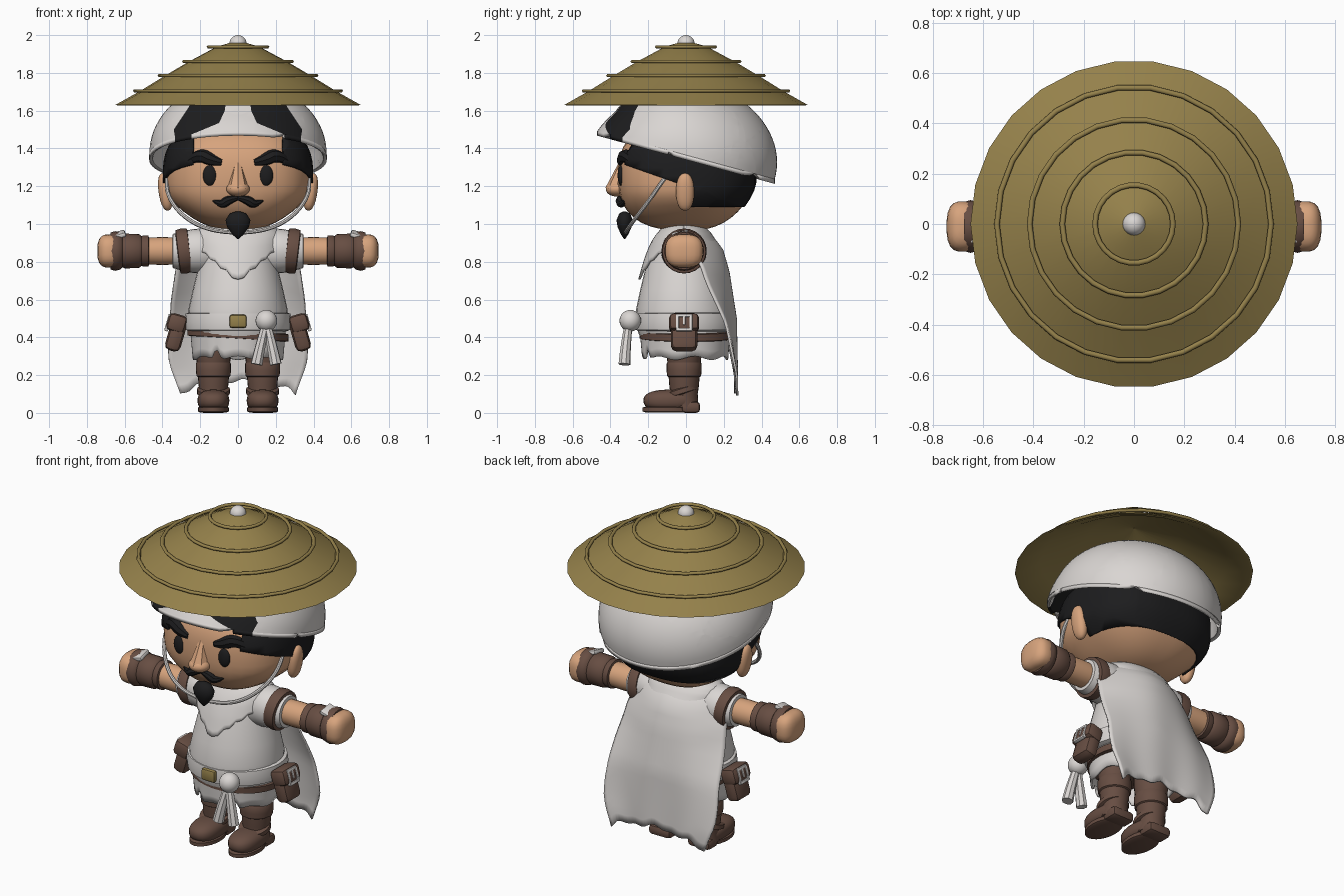
import bpy, bmesh, math
from math import sin, cos, pi, radians
from mathutils import Matrix, Vector, Euler

if "Cube" in bpy.data.objects:
    bpy.data.objects.remove(bpy.data.objects["Cube"])


def material(name, rgb):
    m = bpy.data.materials.new(name)
    m.diffuse_color = (*rgb, 1)
    m.use_nodes = True
    m.node_tree.nodes["Principled BSDF"].inputs["Base Color"].default_value = m.diffuse_color
    return m


STRAW = material("straw", (0.30, 0.22, 0.07))
WHITE = material("off_white", (0.70, 0.67, 0.65))
SKIN = material("skin", (0.68, 0.37, 0.205))
BROWN = material("leather", (0.135, 0.075, 0.055))
BLACK = material("black_hair", (0.012, 0.012, 0.013))


def place(loc, rot=(0, 0, 0)):
    return Matrix.Translation(loc) @ Euler(rot).to_matrix().to_4x4()


def finish(name, bm, mat, xform=None, thick=0, angle=40):
    if xform:
        bm.transform(xform)
    bmesh.ops.recalc_face_normals(bm, faces=bm.faces[:])
    me = bpy.data.meshes.new(name)
    bm.to_mesh(me)
    bm.free()
    me.materials.append(mat)
    for p in me.polygons:
        p.use_smooth = True
    me.set_sharp_from_angle(angle=radians(angle))
    ob = bpy.data.objects.new(name, me)
    bpy.context.collection.objects.link(ob)
    if thick:
        mod = ob.modifiers.new("thickness", 'SOLIDIFY')
        mod.thickness, mod.offset = thick, -1
    return ob


def ball_mesh(radii, n=2, u=24, v=14):
    bm = bmesh.new()
    bmesh.ops.create_uvsphere(bm, u_segments=u, v_segments=v, radius=1)
    for w in bm.verts:
        k = sum(abs(c) ** n for c in w.co) ** (-1 / n)
        w.co = Vector([c * k * r for c, r in zip(w.co, radii)])
    return bm


def cut(bm, co, no, clear=False):
    bmesh.ops.bisect_plane(bm, geom=bm.verts[:] + bm.edges[:] + bm.faces[:], plane_co=co, plane_no=no,
                           clear_inner=clear)


def blob(name, loc, radii, mat, n=2, rot=(0, 0, 0)):
    return finish(name, ball_mesh(radii, n), mat, place(loc, rot))


def lathe(name, prof, mat, loc=(0, 0, 0), rot=(0, 0, 0), seg=24, sx=1, sy=1, closed=False, angle=40):
    bm = bmesh.new()
    rings = [[bm.verts.new((r * sx * cos(2 * pi * i / seg), r * sy * sin(2 * pi * i / seg), z))
              for i in range(seg)] for r, z in prof]
    pairs = list(zip(rings, rings[1:]))
    if closed:
        pairs.append((rings[-1], rings[0]))
    else:
        bm.faces.new(rings[0])
        bm.faces.new(rings[-1])
    for a, b in pairs:
        for i in range(seg):
            j = (i + 1) % seg
            bm.faces.new((a[i], a[j], b[j], b[i]))
    return finish(name, bm, mat, place(loc, rot), angle=angle)


def box(name, loc, dims, mat, rot=(0, 0, 0), bevel=0.012):
    bm = bmesh.new()
    bmesh.ops.create_cube(bm, size=1)
    bmesh.ops.scale(bm, vec=dims, verts=bm.verts[:])
    bmesh.ops.bevel(bm, geom=bm.edges[:], offset=bevel, segments=2, profile=0.5, affect='EDGES')
    return finish(name, bm, mat, place(loc, rot))


def tube(name, pts, radii, mat):
    cu = bpy.data.curves.new(name, 'CURVE')
    cu.dimensions, cu.bevel_depth, cu.bevel_resolution, cu.use_fill_caps = '3D', 1, 2, True
    sp = cu.splines.new('NURBS')
    sp.points.add(len(pts) - 1)
    for p, co, r in zip(sp.points, pts, radii):
        p.co, p.radius = (*co, 1), r
    sp.order_u, sp.use_endpoint_u, sp.resolution_u = 3, True, 6
    ob = bpy.data.objects.new(name + "_path", cu)
    bpy.context.collection.objects.link(ob)
    me = bpy.data.meshes.new_from_object(ob.evaluated_get(bpy.context.evaluated_depsgraph_get()))
    bm = bmesh.new()
    bm.from_mesh(me)
    bpy.data.objects.remove(ob)
    return finish(name, bm, mat)


def sheet(name, f, nu, nv, mat, thick):
    bm = bmesh.new()
    g = [[bm.verts.new(f(i / nu, j / nv)) for i in range(nu + 1)] for j in range(nv + 1)]
    for a, b in zip(g, g[1:]):
        for i in range(nu):
            bm.faces.new((a[i], a[i + 1], b[i + 1], b[i]))
    bmesh.ops.remove_doubles(bm, verts=bm.verts[:], dist=1e-5)
    return finish(name, bm, mat, thick=thick, angle=60)


def interp(table, z):
    for (a, p), (b, q) in zip(table, table[1:]):
        if a >= z >= b:
            return p + (q - p) * (a - z) / (a - b)
    return table[0][1] if z > table[0][0] else table[-1][1]


# straw hat: hollow cone, raised hoops, top bead
lathe("straw_hat", [(.002, 1.97), (.11, 1.94), (.265, 1.857), (.39, 1.783), (.525, 1.70), (.65, 1.63),
                    (.635, 1.628), (.51, 1.69), (.25, 1.84), (.002, 1.905)], STRAW, seg=26, closed=True)
for r, z in [(.545, 1.705), (.415, 1.785), (.285, 1.86), (.155, 1.938)]:
    lathe("hat_hoop", [(r + .011 * cos(k * pi / 3), z + .009 * sin(k * pi / 3)) for k in range(6)],
          STRAW, seg=26, closed=True, angle=80)
blob("hat_bead", (0, 0, 1.957), (.045, .045, .043), WHITE)

# tilted head wrap with two dark panels cut into its front
INNER = [(1.75, .05), (1.6, .07), (1.535, .10), (1.485, .22), (1.45, .31)]
OUTER = [(1.75, .20), (1.62, .26), (1.5, .34), (1.44, .33)]
bm = ball_mesh((.47, .487, .39), 2.05, 64, 40)
cut(bm, (0, 0, 0), (0, 0, 1), True)
for w in bm.verts:
    if w.co.y < 0:
        w.co.y *= 1 - .09 * min(1, w.co.z / .12)
bm.transform(place((0, 0, 1.365), (-.265, 0, 0)))
for line in (INNER, OUTER):
    for (za, xa), (zb, xb) in zip(line, line[1:]):
        for s in (-1, 1):
            cut(bm, (s * xa, 0, za), (zb - za, 0, s * (xa - xb)))
wrap = finish("head_wrap", bm, WHITE, thick=.025)
wrap.data.materials.append(BLACK)
for p in wrap.data.polygons:
    c = p.center
    if c.y < -.1 and c.z > 1.45 and interp(INNER, c.z) < abs(c.x) < interp(OUTER, c.z):
        p.material_index = 1


# head and hair share one rounded form with a narrower jaw and nape
def head_form(k):
    b = ball_mesh((.385 * k, .36 * k, .29 * k), 2.6, 40, 24)
    b.transform(Matrix.Translation((0, 0, 1.255)))
    for w in b.verts:
        w.co.x *= 1 - 1.5 * max(0, 1.15 - w.co.z)
        if w.co.y > 0:
            w.co.y *= 1 - .8 * max(0, 1.2 - w.co.z)
    return b


finish("head", head_form(1), SKIN)
bm = head_form(1.035)
for co, no in [((.24, 0, 0), (1, 0, 0)), ((-.24, 0, 0), (1, 0, 0)), ((0, .02, 0), (0, 1, 0)),
               ((0, 0, 1.2), (0, .35, 1)), ((0, 0, 1.09), (0, 0, 1)), ((0, 0, 1.48), (0, 0, 1))]:
    cut(bm, co, no)
drop = []
for f in bm.faces:
    c = f.calc_center_median()
    sides = c.z + .35 * c.y > 1.2 and (abs(c.x) > .24 or c.z > 1.48)
    if not (sides or (c.y > .02 and c.z > 1.09)):
        drop.append(f)
bmesh.ops.delete(bm, geom=drop, context='FACES')
finish("hair", bm, BLACK, thick=.015)

# face
tube("nose_bridge", [(0, -.335, 1.32), (0, -.355, 1.25), (0, -.37, 1.18)], [.022, .036, .058], SKIN)
blob("nose", (0, -.365, 1.185), (.062, .06, .04), SKIN)
lathe("goatee", [(.004, .92), (.03, .945), (.058, .985), (.066, 1.02), (.045, 1.055), (.01, 1.067)],
      BLACK, (0, -.325, 0), sy=.65, angle=80)
for s in (-1, 1):
    blob("eye", (s * .148, -.342, 1.257), (.038, .02, .055), BLACK)
    tube("eyebrow", [(s * .085, -.345, 1.325), (s * .14, -.335, 1.335), (s * .2, -.32, 1.37),
                     (s * .25, -.285, 1.335)], [.018, .036, .037, .028], BLACK)
    tube("moustache", [(0, -.35, 1.137), (s * .05, -.35, 1.13), (s * .09, -.342, 1.097), (s * .138, -.32, 1.13)],
         [.01, .027, .022, .004], BLACK)
    blob("ear", (s * .385, -.005, 1.17), (.035, .048, .1), SKIN, 2.3, (0, s * .15, 0))
side = [(.34, -.03, 1.34), (.385, -.11, 1.25), (.368, -.19, 1.13), (.265, -.28, 1.015), (.11, -.32, .955)]
tube("chin_strap", [(-x, y, z) for x, y, z in side] + side[::-1], [.011] * 10, WHITE)

# tunic, skirt with notched hem and pointed scarf
lathe("tunic", [(.09, 1.0), (.125, .96), (.165, .9), (.198, .82), (.24, .65), (.262, .55), (.26, .45), (.24, .4)],
      WHITE, (0, -.01, 0), sy=.97, seg=32)


def skirt(u, v):
    a = 2 * pi * u
    notch = max(0, 1 - abs(abs(a - 1.5 * pi) - .5) / .14)
    low = .29 + .065 * notch + .01 * sin(7 * a)
    r = .255 - .015 * v
    return r * cos(a), r * .95 * sin(a) - .005, .46 + (low - .46) * v


RX = [(1.0, .15), (.97, .215), (.94, .235), (.7, .25)]
RY = [(1.0, .10), (.95, .145), (.9, .178), (.82, .21), (.7, .245)]


def scarf(u, v):
    a = 2 * pi * u
    low = .70 + .8 * abs(.245 * cos(a)) + .008 * sin(23 * a) if a > pi else .9
    z = 1.0 + (low - 1.0) * v
    return interp(RX, z) * cos(a), interp(RY, z) * sin(a) - .01, z


sheet("skirt", skirt, 80, 4, WHITE, .012)
sheet("scarf", scarf, 48, 10, WHITE, .012)


# cape hanging down the back with a torn hem
def cape(u, v):
    t = 2 * u - 1
    low = .165 - .06 * t * t + .009 * sin(9 * t + 1) + .007 * sin(17 * t)
    z = .985 + (low - .985) * v
    w = interp([(.985, .17), (.9, .27), (.8, .325), (.6, .355), (.35, .372), (.26, .365), (.1, .305)], z)
    y = interp([(.985, .06), (.95, .13), (.87, .195), (.75, .23), (.5, .268), (.1, .272)], z)
    c = interp([(.985, .07), (.85, .15), (.7, .13), (.45, .05), (.2, 0)], z)
    return w * t, y - c * t * t + .005 * sin(8 * t) * v, z


sheet("cape", cape, 36, 20, WHITE, .012)

# belts, buckle and knotted sash
lathe("sash", [(.25, .43), (.278, .44), (.284, .48), (.278, .525), (.25, .535)], WHITE, (0, -.005, 0), sy=.94, seg=32)
lathe("low_belt", [(.25, -.022), (.268, -.018), (.268, .018), (.25, .022)], BROWN, (0, .006, .413),
      (0, .06, 0), sy=.94, seg=32)
box("belt_buckle", (0, -.275, .485), (.09, .03, .07), STRAW)
blob("sash_knot", (.15, -.295, .488), (.057, .057, .057), WHITE)
for x in (.098, .2):
    tube("sash_tail", [(.15 + (x - .15) * .1, -.305, .46), (.15 + (x - .15) * .6, -.32, .36), (x, -.326, .257)],
         [.022, .028, .032], WHITE)

for s in (-1, 1):
    # belt pouch with flap and metal frame
    tilt = (0, -s * .28, 0)
    box("pouch", (s * .328, -.01, .415), (.085, .14, .18), BROWN, tilt, .03)
    box("pouch_flap", (s * .324, -.01, .475), (.1, .158, .095), BROWN, tilt, .025)
    for dy, dz, ly, lz in [(-.036, 0, .016, .09), (.036, 0, .016, .09), (0, .037, .085, .016),
                           (0, -.037, .085, .016), (0, .01, .014, .05)]:
        box("pouch_buckle", (s * (.369 - .28 * dz), -.01 + dy, .478 + dz), (.02, ly, lz), WHITE, tilt, .004)

    # arm, from shoulder to fist
    out, base = (0, s * pi / 2, 0), (0, -.01, .857)
    lathe("sleeve", [(.07, .08), (.122, .16), (.116, .24), (.1, .31), (.09, .345), (.05, .35)], WHITE, base, out)
    lathe("arm_band", [(.095, -.034), (.115, -.03), (.12, 0), (.115, .03), (.095, .034)], BROWN,
          (s * .287, -.01, .857), (0, s * (pi / 2 + .12), 0))
    lathe("forearm", [(.07, .3), (.074, .4), (.07, .5), (.07, .62)], SKIN, base, out)
    lathe("bracer", [(.068, .47), (.083, .475), (.083, .5), (.078, .51), (.09, .525), (.092, .6), (.085, .612),
                     (.098, .622), (.105, .65), (.098, .675), (.07, .678)], BROWN, base, out)
    blob("fist", (s * .682, -.01, .857), (.063, .1, .088), SKIN, 2.8)
    box("hand_guard", (s * .63, -.03, .943), (.07, .09, .024), WHITE, (.2, s * .3, 0), .008)

    # leg and boot
    x = s * .13
    lathe("trouser_leg", [(.07, .2), (.088, .26), (.095, .34), (.095, .42)], BROWN, (x, -.01, 0))
    lathe("boot_shaft", [(.076, .03), (.072, .1), (.078, .14), (.082, .19), (.09, .195), (.093, .225),
                         (.093, .26), (.085, .275), (.06, .28)], BROWN, (x, -.01, 0))
    blob("boot_toe", (x, -.085, .065), (.084, .14, .058), BROWN, 2.5)
    lathe("boot_sole", [(.07, .002), (.082, .008), (.082, .028), (.07, .034)], BROWN, (x, -.1, 0), sy=1.6)
    box("boot_heel", (x, .025, .03), (.145, .1, .06), BROWN, bevel=.02)
    lathe("ankle_strap", [(.07, -.018), (.087, -.012), (.087, .012), (.07, .018)], BROWN,
          (x, -.025, .115), (.3, 0, 0), sy=1.05)
